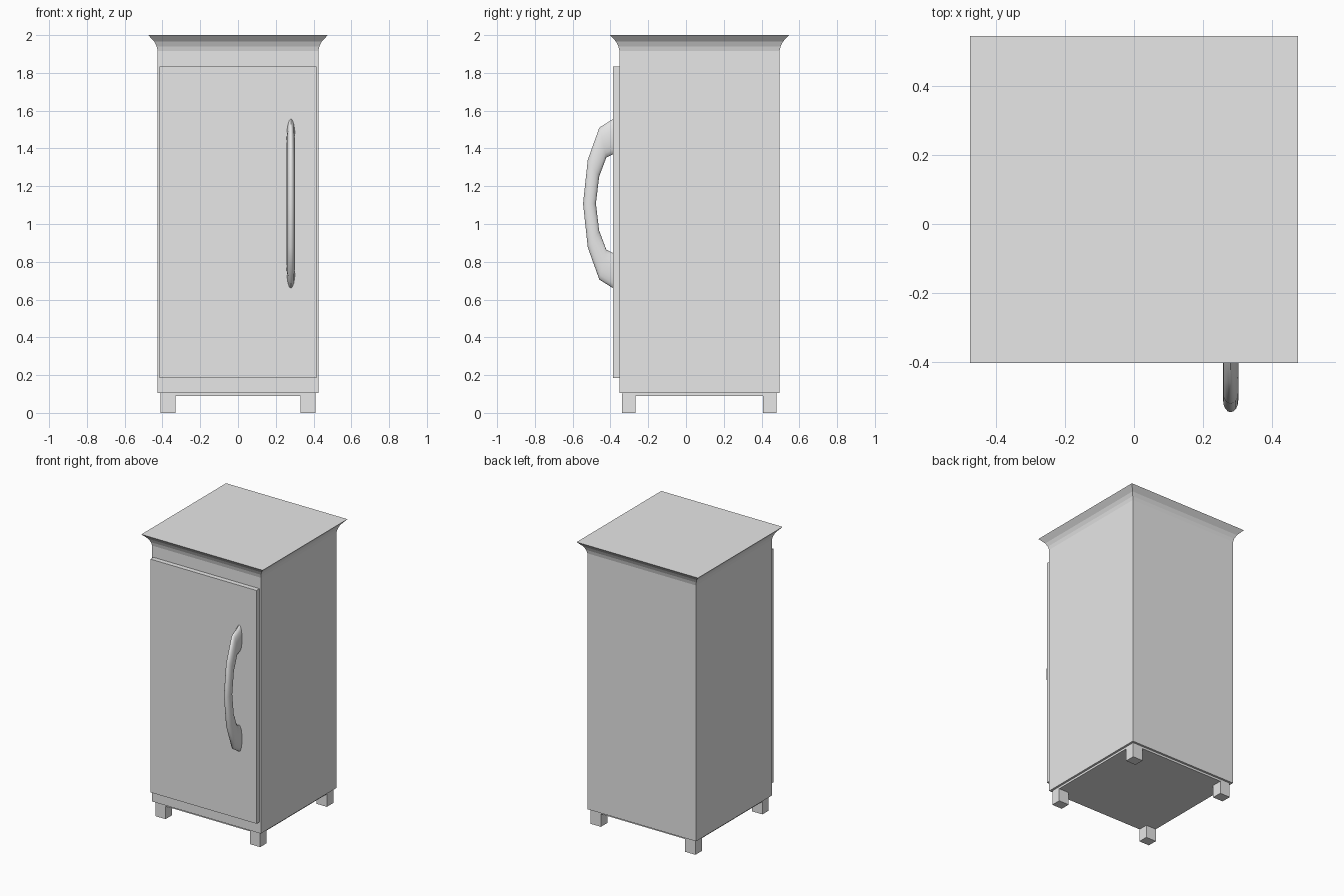
import bpy, bmesh, math

cube = bpy.data.objects.get("Cube")
if cube:
    bpy.data.objects.remove(cube, do_unlink=True)

grey = bpy.data.materials.new("light_grey")
grey.use_nodes = True
grey.diffuse_color = (0.8, 0.8, 0.8, 1)
grey.node_tree.nodes["Principled BSDF"].inputs["Base Color"].default_value = (0.8, 0.8, 0.8, 1)


def loft(name, rings):
    """Skin a list of closed rings and cap both ends."""
    bm = bmesh.new()
    loops = [[bm.verts.new(p) for p in ring] for ring in rings]
    n = len(loops[0])
    for a, b in zip(loops, loops[1:]):
        for i in range(n):
            j = (i + 1) % n
            bm.faces.new((a[i], a[j], b[j], b[i]))
    bm.faces.new(loops[0][::-1])
    bm.faces.new(loops[-1])
    bmesh.ops.recalc_face_normals(bm, faces=bm.faces)
    mesh = bpy.data.meshes.new(name)
    bm.to_mesh(mesh)
    bm.free()
    mesh.materials.append(grey)
    obj = bpy.data.objects.new(name, mesh)
    bpy.context.collection.objects.link(obj)
    return obj


def rect(x0, x1, y0, y1, z):
    return [(x0, y0, z), (x1, y0, z), (x1, y1, z), (x0, y1, z)]


def box(name, x0, x1, y0, y1, z0, z1):
    return loft(name, [rect(x0, x1, y0, y1, z) for z in (z0, z1)])


# Cabinet footprint
W, FRONT, BACK = 0.425, -0.352, 0.495

# Cabinet: plinth, main body and flared cornice
box("plinth", -W, W, FRONT, BACK, 0.105, 0.175)
box("cabinet_body", -W, W, FRONT, BACK, 0.175, 1.86)
flare = [(1.86, 0), (1.915, 0), (1.94, 0.006), (1.965, 0.018), (2.0, 0.05)]
loft("cornice", [rect(-W - o, W + o, FRONT - o, BACK + o, z) for z, o in flare])

# Recessed base plate and four square feet
inset = 0.015
box("base_plate", -W + inset, W - inset, FRONT + inset, BACK - inset, 0.09, 0.105)
for side, sx in (("right", -1), ("left", 1)):
    xs = sorted((sx * 0.33, sx * 0.41))
    box("front_foot_" + side, *xs, -0.338, -0.268, 0, 0.1)
    box("back_foot_" + side, *xs, 0.408, 0.48, 0, 0.1)

# Door panel
box("door", -0.415, 0.415, -0.386, FRONT, 0.185, 1.835)

# Bowed handle: outer and inner (y, height from middle), mirrored about its middle
MID = 1.108
upper = [((-0.38, 0.452), (-0.38, 0.264)),
         ((-0.459, 0.402), (-0.422, 0.244)),
         ((-0.52, 0.232), (-0.46, 0.142))]
middle = [((-0.545, 0), (-0.477, 0))]
lower = [tuple((y, -h) for y, h in pair) for pair in reversed(upper)]


def handle_ring(outer, inner, sides=16):
    ring = []
    for i in range(sides):
        a = 2 * math.pi * i / sides
        t = (1 + math.cos(a)) / 2
        y = inner[0] + (outer[0] - inner[0]) * t
        h = inner[1] + (outer[1] - inner[1]) * t
        ring.append((0.28 + 0.022 * math.sin(a), y, MID + h))
    return ring


handle = loft("door_handle", [handle_ring(o, i) for o, i in upper + middle + lower])
bpy.ops.object.select_all(action="DESELECT")
handle.select_set(True)
bpy.context.view_layer.objects.active = handle
bpy.ops.object.shade_smooth_by_angle(angle=math.radians(50))
